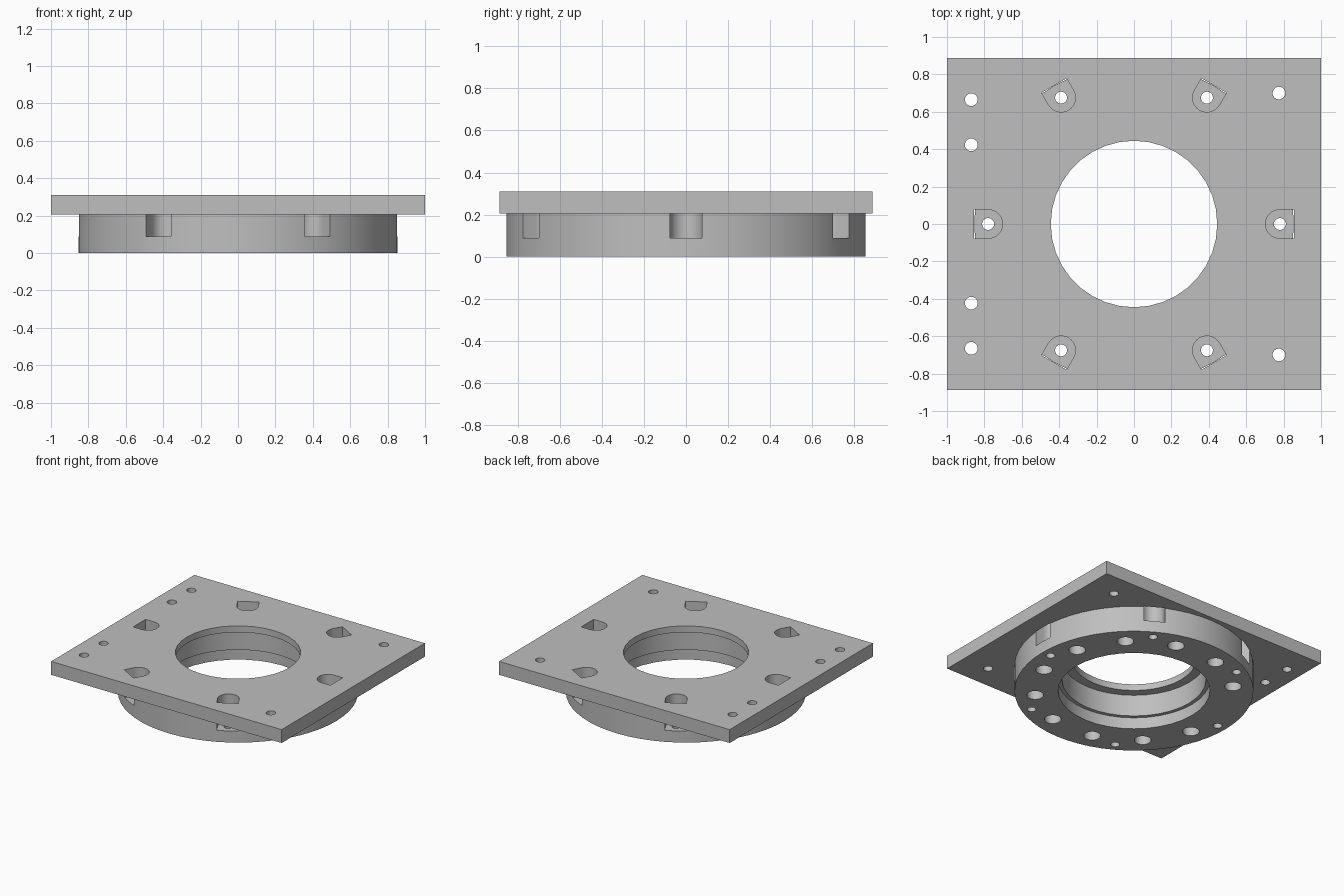
import bpy, bmesh, math
from mathutils import Matrix, Vector

cube = bpy.data.objects.get("Cube")
if cube:
    bpy.data.objects.remove(cube, do_unlink=True)

PLATE_TOP, PLATE_LOW, FLOOR = 0.31, 0.205, 0.09
RING_R, BOLT_R = 0.855, 0.78

grey = bpy.data.materials.new("light grey metal")
grey.use_nodes = True
grey.diffuse_color = (0.52, 0.52, 0.52, 1)
grey.node_tree.nodes["Principled BSDF"].inputs["Base Color"].default_value = grey.diffuse_color


def prism(name, outline, z0, z1):
    """Extrude a closed counter-clockwise outline from z0 to z1."""
    bm = bmesh.new()
    low = [bm.verts.new((x, y, z0)) for x, y in outline]
    high = [bm.verts.new((x, y, z1)) for x, y in outline]
    bm.faces.new(low[::-1])
    bm.faces.new(high)
    n = len(outline)
    for i in range(n):
        j = (i + 1) % n
        bm.faces.new((low[i], low[j], high[j], high[i]))
    mesh = bpy.data.meshes.new(name)
    bm.to_mesh(mesh)
    bm.free()
    mesh.materials.append(grey)
    ob = bpy.data.objects.new(name, mesh)
    bpy.context.scene.collection.objects.link(ob)
    return ob


def circle(x, y, r, n=24):
    return [(x + r * math.cos(math.tau * i / n), y + r * math.sin(math.tau * i / n))
            for i in range(n)]


def polar(r, degrees):
    a = math.radians(degrees)
    return r * math.cos(a), r * math.sin(a)


def pocket_outline(degrees, r=0.077):
    """Round toward the centre, square toward the rim."""
    pts = [(RING_R, -r), (RING_R, r)]
    for i in range(13):
        x, y = polar(r, 90 + 15 * i)
        pts.append((BOLT_R + x, y))
    turn = Matrix.Rotation(math.radians(degrees), 2)
    return [tuple(turn @ Vector(p)) for p in pts]


def combine(body, tool, operation):
    mod = body.modifiers.new("shape", 'BOOLEAN')
    mod.operation = operation
    mod.solver = 'EXACT'
    mod.object = tool
    bpy.context.view_layer.update()
    graph = bpy.context.evaluated_depsgraph_get()
    mesh = bpy.data.meshes.new_from_object(body.evaluated_get(graph))
    body.modifiers.remove(mod)
    body.data = mesh
    bpy.data.objects.remove(tool, do_unlink=True)


# Square plate on a round flange
body = prism("mounting_flange", [(-1, -.887), (1, -.887), (1, .887), (-1, .887)],
             PLATE_LOW, PLATE_TOP)
combine(body, prism("flange_ring", circle(0, 0, RING_R - 0.001, 60), 0, PLATE_LOW + 0.03), 'UNION')

cutters = []


def cut(outline, z0, z1):
    cutters.append(prism("cutter", outline, z0, z1))


# Stepped central bore
for radius, top in ((0.445, 0.4), (0.515, 0.26), (0.543, FLOOR)):
    cut(circle(0, 0, radius, 36), -0.1, top)

# Screw pockets with through holes
for angle in range(0, 360, 60):
    cut(pocket_outline(angle), FLOOR, 0.4)
    cut(circle(*polar(BOLT_R, angle), 0.032), -0.1, 0.2)

# Blind holes in the underside, one position left solid
for angle in range(15, 360, 30):
    if angle != 165:
        cut(circle(*polar(0.71, angle), 0.06), -0.1, 0.13)

# Small holes through the plate
for side in (-1, 1):
    for x, y in ((-0.87, 0.665), (-0.87, 0.423), (0.775, 0.70)):
        cut(circle(x, y * side, 0.034), 0, 0.4)

for cutter in cutters:
    combine(body, cutter, 'DIFFERENCE')

# Smooth round walls, keep hard edges
bpy.ops.object.select_all(action='DESELECT')
body.select_set(True)
bpy.context.view_layer.objects.active = body
bpy.ops.object.shade_smooth_by_angle(angle=math.radians(30))
